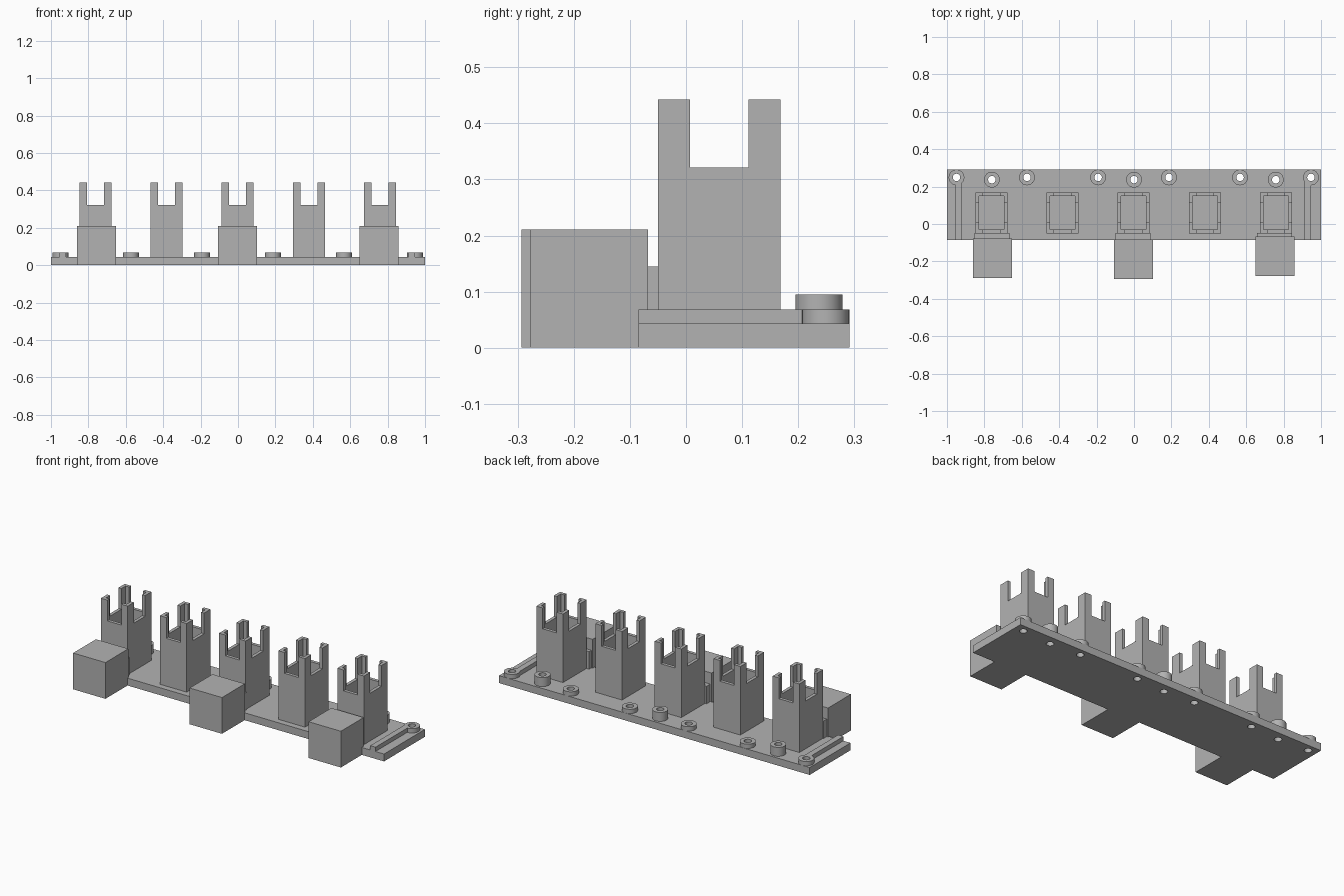
import bpy, math

if "Cube" in bpy.data.objects:
    bpy.data.objects.remove(bpy.data.objects["Cube"])

grey = bpy.data.materials.new("plain grey")
grey.diffuse_color = (0.45, 0.45, 0.45, 1)
grey.use_nodes = True
grey.node_tree.nodes["Principled BSDF"].inputs["Base Color"].default_value = grey.diffuse_color


def finish(name):
    ob = bpy.context.object
    ob.name = name
    ob.data.materials.clear()
    ob.data.materials.append(grey)
    return ob


def box(name, x0, x1, y0, y1, z0, z1):
    bpy.ops.mesh.primitive_cube_add(
        size=1, location=((x0 + x1) / 2, (y0 + y1) / 2, (z0 + z1) / 2))
    bpy.context.object.scale = (x1 - x0, y1 - y0, z1 - z0)
    bpy.ops.object.transform_apply(location=True, rotation=False, scale=True)
    return finish(name)


def cylinder(name, x, y, r, z0, z1):
    bpy.ops.mesh.primitive_cylinder_add(
        vertices=32, radius=r, depth=z1 - z0, location=(x, y, (z0 + z1) / 2))
    return finish(name)


def cut(target, cutters):
    """Subtract the cutters from the target, then remove them."""
    for c in cutters:
        m = target.modifiers.new("cut", 'BOOLEAN')
        m.operation = 'DIFFERENCE'
        m.solver = 'EXACT'
        m.object = c
        bpy.ops.object.select_all(action='DESELECT')
        bpy.context.view_layer.objects.active = target
        target.select_set(True)
        bpy.ops.object.modifier_apply(modifier=m.name)
        bpy.data.objects.remove(c, do_unlink=True)


PLATE = 0.043
LOW = 0.068
RING_R, HOLE_R = 0.042, 0.02

# Base plate
plate = box("base_plate", -1, 1, -0.085, 0.291, 0, PLATE)

# Rails at both ends
for x, side in ((-0.937, "left"), (0.928, "right")):
    box(side + "_rail", x - 0.017, x + 0.017, -0.085, 0.225, PLATE - 0.002, LOW)

# Screw bosses along the back edge: six low, three tall
bosses = [(x, 0.249, LOW) for x in (-0.949, -0.572, -0.192, 0.187, 0.567, 0.946)]
bosses += [(x, 0.237, 0.095) for x in (-0.76, 0, 0.758)]
for x, y, top in bosses:
    boss = cylinder("screw_boss", x, y, RING_R, PLATE - 0.002, top)
    cut(boss, [cylinder("hole_cutter", x, y, HOLE_R, -0.1, 0.2)])
    cut(plate, [cylinder("hole_cutter", x, y, HOLE_R, -0.1, 0.2)])
    boss.select_set(True)
    bpy.context.view_layer.objects.active = boss
    bpy.ops.object.shade_smooth_by_angle(angle=math.radians(30))

# Hollow towers with a notch in the middle of each wall
CY = 0.0595
for x in (-0.762, -0.382, -0.002, 0.38, 0.76):
    tower = box("tower", x - 0.086, x + 0.086, CY - 0.109, CY + 0.109, PLATE - 0.002, 0.442)
    cut(tower, [
        box("cavity_cutter", x - 0.067, x + 0.067, CY - 0.09, CY + 0.09, PLATE, 0.6),
        box("front_notch_cutter", x - 0.045, x + 0.045, CY - 0.3, CY + 0.3, 0.321, 0.6),
        box("side_notch_cutter", x - 0.3, x + 0.3, CY - 0.052, CY + 0.052, 0.321, 0.6),
    ])

# Front blocks, each with a short web joining it to its tower
for x, front in ((-0.756, -0.288), (-0.002, -0.293), (0.753, -0.278)):
    box("front_block", x - 0.104, x + 0.104, front, front + 0.210, 0, 0.211)
    box("block_web", x - 0.096, x + 0.09, front + 0.2, -0.047, PLATE - 0.002, 0.145)
